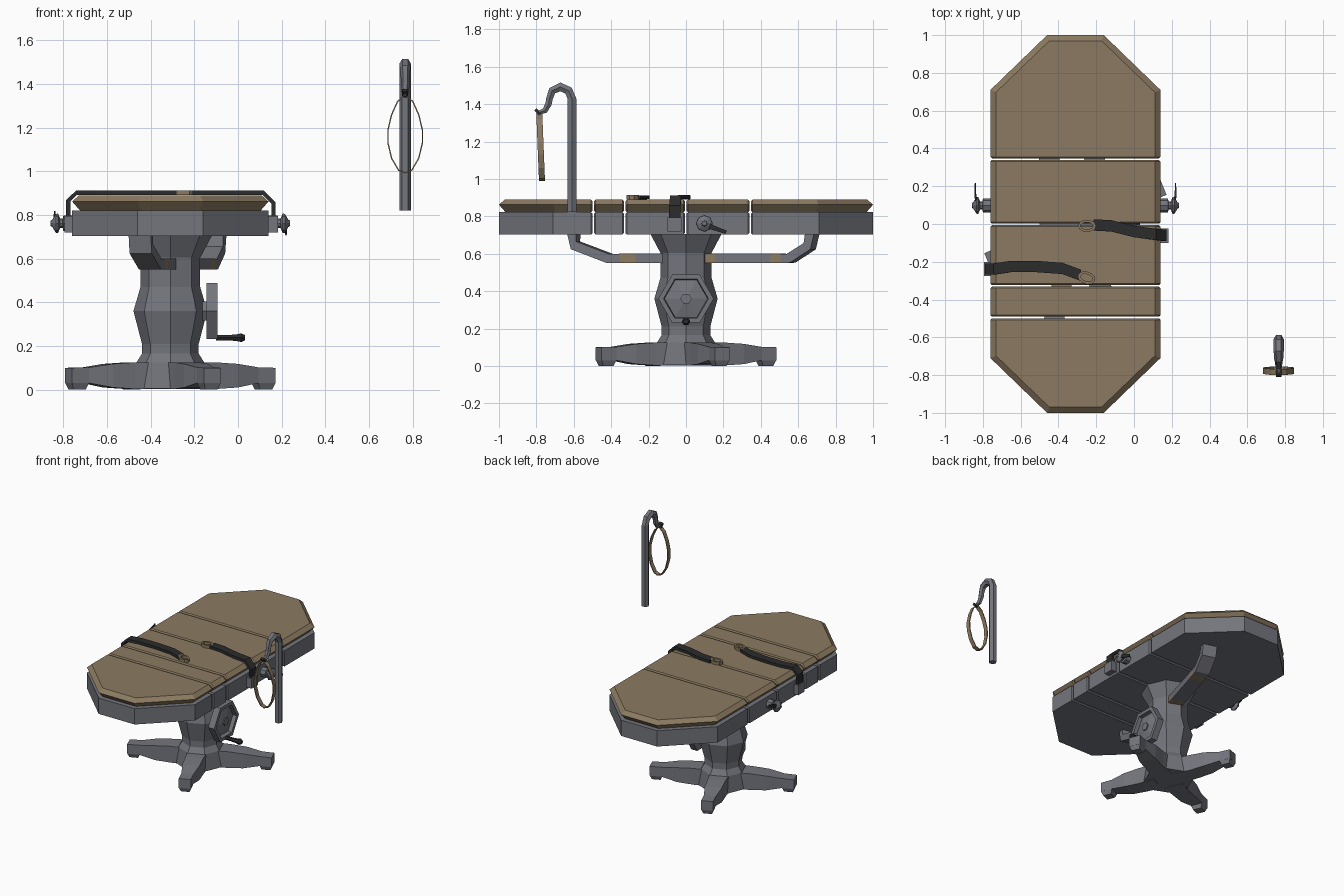
import bpy, bmesh, math
from mathutils import Vector as V

if "Cube" in bpy.data.objects:
    bpy.data.objects.remove(bpy.data.objects["Cube"])

CX = -0.31  # table axis in x


def material(name, rgb):
    m = bpy.data.materials.new(name)
    m.diffuse_color = (*rgb, 1)
    m.use_nodes = True
    m.node_tree.nodes["Principled BSDF"].inputs["Base Color"].default_value = m.diffuse_color
    return m


GREY = material("steel grey", (0.175, 0.18, 0.205))
TAN = material("tan leather", (0.26, 0.195, 0.12))
DARK = material("dark strap", (0.025, 0.025, 0.026))


def finish(bm, name, *mats):
    bmesh.ops.recalc_face_normals(bm, faces=bm.faces)
    me = bpy.data.meshes.new(name)
    bm.to_mesh(me)
    bm.free()
    for m in mats:
        me.materials.append(m)
    ob = bpy.data.objects.new(name, me)
    bpy.context.collection.objects.link(ob)
    return ob


def tube(name, path, side, secs, mat, n=4, closed=False, axis=None, bands=()):
    """Sweep an n-gon (half sizes a along side, b across) through the path; bands are tan segments."""
    bm = bmesh.new()
    path, side = [V(p) for p in path], V(side).normalized()
    cnt = len(path)
    if isinstance(secs, tuple):
        secs = [secs] * cnt
    k, ph = (math.sqrt(2), math.pi / 4) if n == 4 else (1, 0)
    rings = []
    for i, p in enumerate(path):
        if axis:
            t = V(axis)
        elif closed:
            t = path[(i + 1) % cnt] - path[i - 1]
        else:
            t = path[min(i + 1, cnt - 1)] - path[max(i - 1, 0)]
        up = t.cross(side).normalized()
        a, b = secs[i]
        angs = [ph + 2 * math.pi * j / n for j in range(n)]
        rings.append([bm.verts.new(p + side * a * k * math.cos(q) + up * b * k * math.sin(q)) for q in angs])
    for i in range(cnt if closed else cnt - 1):
        r, s = rings[i], rings[(i + 1) % cnt]
        for j in range(n):
            f = bm.faces.new((r[j], r[(j + 1) % n], s[(j + 1) % n], s[j]))
            f.material_index = int(i in bands)
    if not closed:
        bm.faces.new(rings[0])
        bm.faces.new(rings[-1])
    return finish(bm, name, mat, TAN)


def lathe(name, start, axis, side, prof, mat, n):
    return tube(name, [V(start) + V(axis) * t for t, r in prof], side,
                [(r, r) for t, r in prof], mat, n, axis=axis)


def box(name, lo, hi, mat):
    lo, hi = V(lo), V(hi)
    c, h = (lo + hi) / 2, (hi - lo) / 2
    return tube(name, [(c.x, c.y, lo.z), (c.x, c.y, hi.z)], (1, 0, 0), (h.x, h.y), mat)


def slab(name, levels, y0, y1, mat):
    """One tabletop section: a chamfered outline lofted over (z, inset), cut to y0..y1."""
    bm = bmesh.new()
    rings = []
    for z, d in levels:
        a, b = (0.15 - 0.41 * d, 1 - d), (0.45 - d, 0.71 - 0.41 * d)
        pts = [a, b, (b[0], -b[1]), (a[0], -a[1]), (-a[0], -a[1]), (-b[0], -b[1]), (-b[0], b[1]), (-a[0], a[1])]
        rings.append([bm.verts.new((CX + x, y, z)) for x, y in pts])
    for r, s in zip(rings, rings[1:]):
        for j in range(8):
            bm.faces.new((r[j], r[(j + 1) % 8], s[(j + 1) % 8], s[j]))
    bm.faces.new(rings[0])
    bm.faces.new(rings[-1])
    caps = []
    for y, sgn in ((y0, -1), (y1, 1)):
        if abs(y) < 0.99:
            res = bmesh.ops.bisect_plane(bm, geom=bm.verts[:] + bm.edges[:] + bm.faces[:],
                                         plane_co=(0, y, 0), plane_no=(0, sgn, 0), clear_outer=True)
            cut = [e for e in res['geom_cut'] if isinstance(e, bmesh.types.BMEdge)]
            caps += bmesh.ops.contextual_create(bm, geom=cut)['faces']
    bmesh.ops.recalc_face_normals(bm, faces=bm.faces)
    edges = list({e for f in caps for e in f.edges})
    if edges:
        bmesh.ops.bevel(bm, geom=edges, offset=0.008, segments=1, affect='EDGES')
    return finish(bm, name, mat)


# Tabletop: five frame sections with padded cushions
cuts = [-1, -0.495, -0.328, -0.002, 0.343, 1]
for i, (a, b) in enumerate(zip(cuts, cuts[1:])):
    a, b = a + 0.004, b - 0.004
    slab(f"frame_{i}", [(0.703, 0), (0.822, 0)], a, b, GREY)
    slab(f"cushion_{i}", [(0.822, 0.035), (0.862, 0), (0.889, 0.03)], a, b, TAN)

# Pedestal column
lathe("pedestal", (CX, 0, 0), (0, 0, 1), (1, 0, 0),
      [(0.005, 0.17), (0.125, 0.155), (0.165, 0.13), (0.21, 0.13), (0.36, 0.169),
       (0.47, 0.137), (0.605, 0.137), (0.705, 0.19)], GREY, 8)

# Four splayed legs with feet
for k in range(4):
    q = math.radians(22.5 + 90 * k)
    d, s = V((math.cos(q), math.sin(q), 0)), V((-math.sin(q), math.cos(q), 0))
    st = [(0.08, 0.07, 0.003, 0.125), (0.2, 0.062, 0.003, 0.125), (0.31, 0.06, 0.01, 0.118),
          (0.42, 0.042, 0.03, 0.102), (0.505, 0.042, 0.03, 0.1)]
    base = V((CX, 0, 0))
    tube(f"leg_{k}", [base + d * r + V((0, 0, (lo + hi) / 2)) for r, w, lo, hi in st], s,
         [(w, (hi - lo) / 2) for r, w, lo, hi in st], GREY, axis=d)
    f = base + d * 0.462
    tube(f"foot_{k}", [f, f + V((0, 0, 0.031))], s, [(0.03, 0.03), (0.042, 0.042)], GREY)

# Support bars under the table, bent up to the frame, with tan bands
for name, end, dist, bands in (
        ("front_bar", (-0.135, -0.60), [(0.1, 0.575), (0.43, 0.575), (0.57, 0.575), (0.68, 0.575),
                                        (0.985, 0.645), (1.0, 0.71)], (1,)),
        ("back_bar", (0.2, 0.675), [(0.15, 0.575), (0.25, 0.575), (0.69, 0.575), (0.77, 0.575),
                                    (0.83, 0.575), (0.98, 0.64), (1.0, 0.71)], (0, 2))):
    e = V((*end, 0))
    tube(name, [V((CX, 0, z)) + e * t for t, z in dist], e.cross(V((0, 0, 1))), (0.052, 0.025), GREY, bands=bands)

# Hexagonal hand wheel with crank grip
lathe("hand_wheel", (-0.145, 0, 0.36), (1, 0, 0), (0, 1, 0),
      [(-0.02, 0.05), (0, 0.05), (0, 0.148), (0.05, 0.148), (0.05, 0.12), (0.022, 0.115), (0.04, 0.03),
       (0.048, 0.03)], GREY, 6)
lathe("crank_grip", (-0.1, 0, 0.238), (1, 0, 0), (0, 1, 0),
      [(0, 0.014), (0.05, 0.014), (0.09, 0.017), (0.115, 0.023), (0.132, 0.014)], DARK, 6)

# Clamp knobs and levers on both sides
for s, lz in ((1, 0.715), (-1, 0.81)):
    x = CX + s * 0.45
    lathe(f"knob_{s}", (x - s * 0.01, 0.098, 0.762), (s, 0, 0), (0, 1, 0),
          [(0, 0.036), (0.05, 0.036), (0.053, 0.022), (0.065, 0.022), (0.075, 0.045), (0.085, 0.043),
           (0.1, 0.018), (0.108, 0.012)], GREY, 8)
    tube(f"lever_{s}", [(x + s * 0.07, 0.1, 0.76), (x + s * 0.08, 0.15, (0.76 + lz) / 2), (x + s * 0.08, 0.215, lz)],
         (1, 0, 0), [(0.005, 0.016), (0.005, 0.012), (0.003, 0.009)], DARK)

# Restraint straps, side clips and buckles
tube("right_strap", [(0.163, -0.06, 0.78), (0.163, -0.06, 0.855), (0.115, -0.055, 0.902), (0, -0.04, 0.902),
                     (-0.12, -0.01, 0.902), (-0.215, -0.005, 0.902)], (0, 1, 0), (0.03, 0.01), DARK)
tube("left_strap", [(-0.778, -0.238, 0.78), (-0.778, -0.238, 0.865), (-0.74, -0.238, 0.902), (-0.65, -0.225, 0.902),
                    (-0.52, -0.225, 0.902), (-0.38, -0.235, 0.902), (-0.28, -0.272, 0.902)],
     (0, 1, 0), (0.03, 0.01), DARK)
box("right_clip", (0.135, -0.1, 0.72), (0.183, -0.025, 0.795), GREY)
box("left_clip", (-0.795, -0.275, 0.72), (-0.755, -0.2, 0.795), GREY)
for name, c, rot in (("right_buckle", (-0.25, -0.01), 0.0), ("left_buckle", (-0.25, -0.285), -0.35)):
    pts = []
    for j in range(10):
        u, v = 0.04 * math.cos(j * math.pi / 5), 0.026 * math.sin(j * math.pi / 5)
        pts.append((c[0] + u * math.cos(rot) - v * math.sin(rot), c[1] + u * math.sin(rot) + v * math.cos(rot), 0.902))
    tube(name, pts, (0, 0, 1), (0.011, 0.007), TAN, closed=True)

# Hooked pole
PX = 0.766
hook = [(-0.61, 0.822), (-0.61, 1.43), (-0.628, 1.472), (-0.672, 1.492), (-0.715, 1.472), (-0.73, 1.43),
        (-0.735, 1.4), (-0.755, 1.365), (-0.785, 1.355)]
rad = [0.027] * 4 + [0.024, 0.02, 0.02, 0.017, 0.012]
tube("hooked_pole", [(PX, y, z) for y, z in hook], (1, 0, 0), [(r, r) for r in rad], GREY, 6)
tube("hook_tip", [(PX, -0.78, 1.345), (PX, -0.805, 1.372)], (1, 0, 0), (0.014, 0.008), DARK)

# Hanging loop
half = [(0, 1.352), (0.035, 1.32), (0.062, 1.26), (0.079, 1.19), (0.079, 1.13), (0.062, 1.06), (0.03, 1.005), (0, 0.993)]
loop = half + [(-x, z) for x, z in half[-2:0:-1]]
tube("hanging_loop", [(PX + x, -0.77 - 0.04 * (z - 0.99), z) for x, z in loop], (0, 1, 0), (0.016, 0.003), TAN, closed=True)
